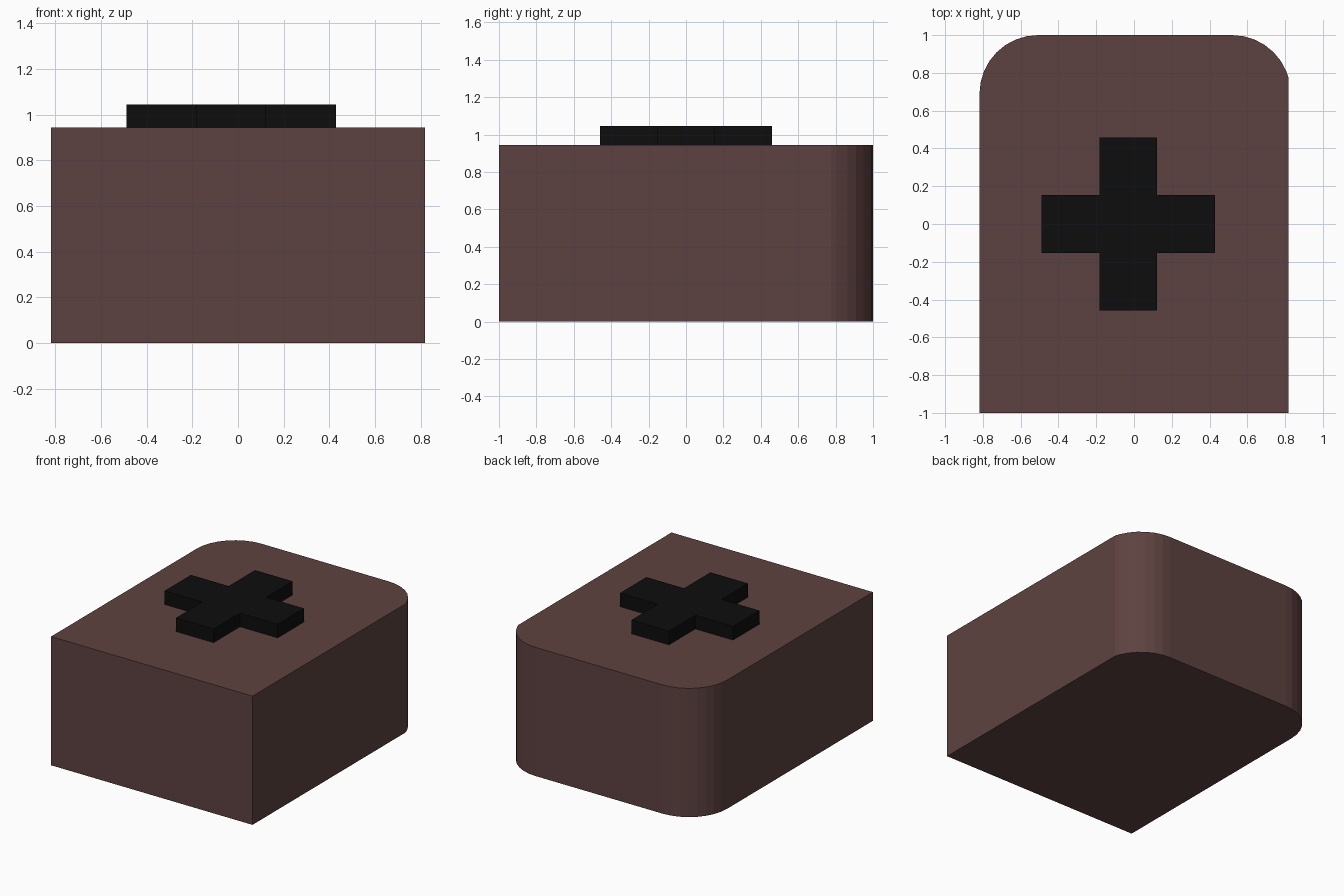
import bpy, bmesh
from math import sin, cos, pi

if "Cube" in bpy.data.objects:
    bpy.data.objects.remove(bpy.data.objects["Cube"])


def prism(name, outline, z0, z1, color):
    """Extrude a counter-clockwise outline from z0 to z1."""
    bm = bmesh.new()
    base = bm.faces.new([bm.verts.new((x, y, z0)) for x, y in outline])
    top = bmesh.ops.extrude_face_region(bm, geom=[base], use_keep_orig=True)
    verts = [v for v in top["geom"] if isinstance(v, bmesh.types.BMVert)]
    bmesh.ops.translate(bm, verts=verts, vec=(0, 0, z1 - z0))
    bmesh.ops.recalc_face_normals(bm, faces=bm.faces)
    mesh = bpy.data.meshes.new(name)
    bm.to_mesh(mesh)
    bm.free()
    obj = bpy.data.objects.new(name, mesh)
    bpy.context.collection.objects.link(obj)
    mat = bpy.data.materials.new(name + "_material")
    mat.diffuse_color = color
    mat.use_nodes = True
    mat.node_tree.nodes["Principled BSDF"].inputs["Base Color"].default_value = mat.diffuse_color
    mesh.materials.append(mat)
    return obj


def arc(cx, cy, r, start, steps=8, first=0):
    """Quarter-circle points, starting at the given angle."""
    angles = [start + pi / 2 * i / steps for i in range(first, steps + 1)]
    return [(cx + r * cos(a), cy + r * sin(a)) for a in angles]


# Body: block with rounded back corners, the right one trimmed by the side wall
W, R = 0.818, 0.31
outline = [(-W, -1), (W, -1), (W, 0.775)]
outline += arc(0.52, 1 - R, R, 0, first=2)
outline += arc(-W + R, 1 - R, R, pi / 2)
prism("body", outline, 0, 0.945, (0.11, 0.055, 0.052, 1))

# Raised plus shape on the top, slightly left of centre
CX, L, T = -0.03, 0.459, 0.153
plus = []
x_arm = [(L, -T), (L, T), (T, T)]
for k in range(4):
    for x, y in x_arm:
        for _ in range(k):
            x, y = -y, x
        plus.append((CX + x, y))
prism("raised_cross", plus, 0.945, 1.045, (0.004, 0.004, 0.004, 1))
